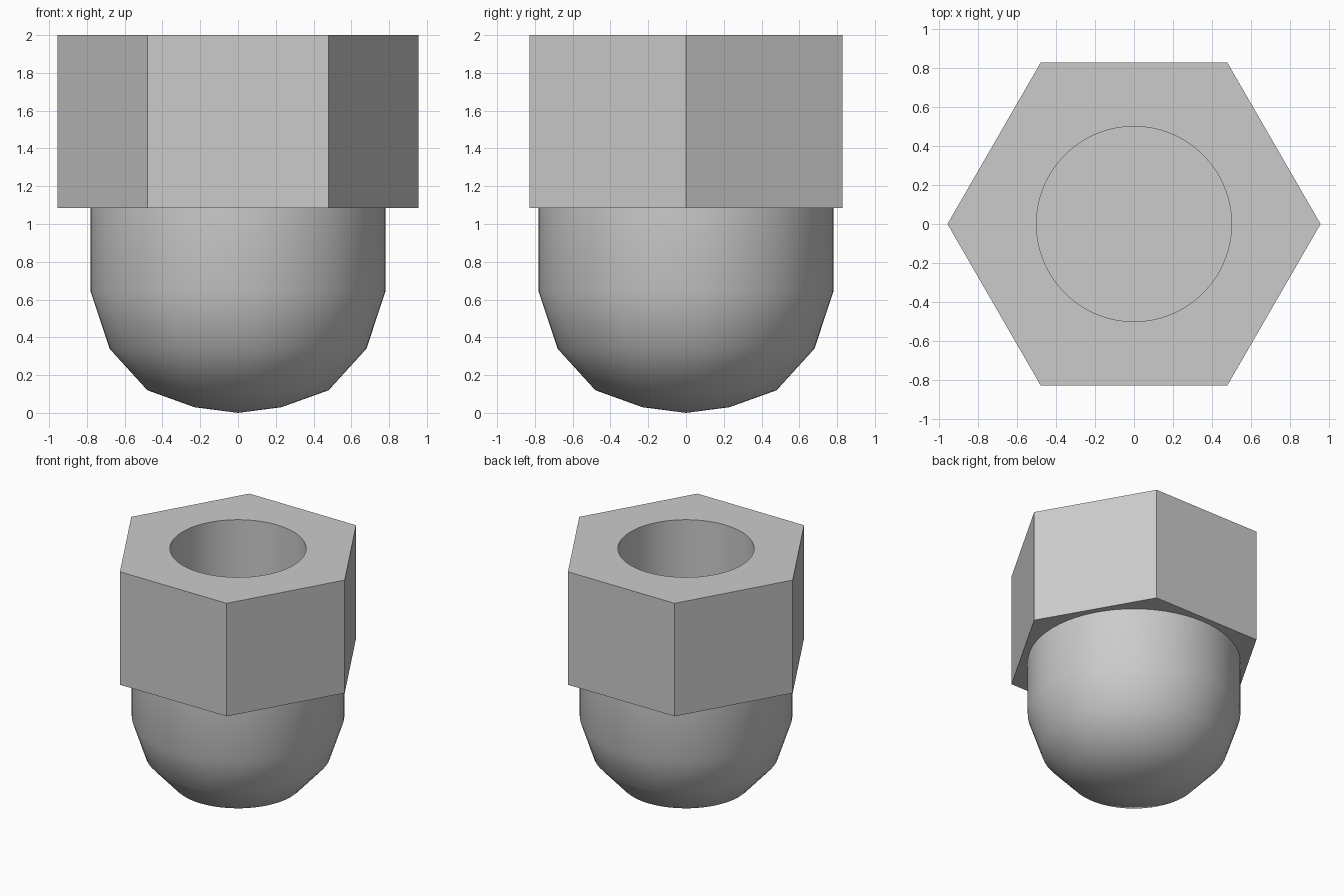
import bpy
import bmesh
from math import cos, sin, pi

cube = bpy.data.objects.get("Cube")
if cube:
    bpy.data.objects.remove(cube, do_unlink=True)

TOP, COLLAR_BASE = 2.0, 1.085
HEX_R, BODY_R, BORE_R = 0.956, 0.78, 0.5
BORE_FLOOR = 0.6
SEGMENTS = 64

steel = bpy.data.materials.new("plain steel grey")
steel.use_nodes = True
GREY = (0.6, 0.6, 0.6, 1)
steel.diffuse_color = GREY
steel.node_tree.nodes["Principled BSDF"].inputs["Base Color"].default_value = GREY


def finish(name, bm):
    mesh = bpy.data.meshes.new(name)
    bm.to_mesh(mesh)
    bm.free()
    mesh.materials.append(steel)
    obj = bpy.data.objects.new(name, mesh)
    bpy.context.collection.objects.link(obj)
    bpy.ops.object.select_all(action="DESELECT")
    obj.select_set(True)
    bpy.context.view_layer.objects.active = obj
    bpy.ops.object.shade_smooth_by_angle(angle=pi / 6)
    return obj


def ring(bm, radius, z, count):
    return [bm.verts.new((radius * cos(2 * pi * i / count),
                          radius * sin(2 * pi * i / count), z))
            for i in range(count)]


def loop_edges(bm, verts):
    return [bm.edges.new((v, verts[i - 1])) for i, v in enumerate(verts)]


def lathe(name, profile):
    """Revolve a (radius, z) profile; a rising profile faces outward."""
    bm = bmesh.new()
    rings = [ring(bm, r, z, 1 if r == 0 else SEGMENTS) for r, z in profile]
    for low, high in zip(rings, rings[1:]):
        for i in range(SEGMENTS):
            j = (i + 1) % SEGMENTS
            if len(low) == 1:
                corners = (low[0], high[j], high[i])
            elif len(high) == 1:
                corners = (low[i], low[j], high[0])
            else:
                corners = (low[i], low[j], high[j], high[i])
            bm.faces.new(corners)
    return finish(name, bm)


# Domed cap with its straight upper wall
lathe("domed_cap", [(0, 0), (0.23, 0.03), (0.48, 0.12), (0.68, 0.34),
                    (BODY_R, 0.64), (BODY_R, COLLAR_BASE)])

# Blind bore, running downward so that it faces inward
lathe("blind_bore", [(BORE_R, TOP), (BORE_R, BORE_FLOOR), (0, BORE_FLOOR)])

# Hexagonal collar: six walls plus a flat ring above and below
bm = bmesh.new()
hexes = []
for z, hole in ((COLLAR_BASE, BODY_R), (TOP, BORE_R)):
    outer = ring(bm, HEX_R, z, 6)
    inner = ring(bm, hole, z, SEGMENTS)
    edges = loop_edges(bm, outer) + loop_edges(bm, inner)
    filled = bmesh.ops.triangle_fill(bm, edges=edges, use_beauty=True)
    up = 1 if z == TOP else -1
    for face in [f for f in filled["geom"] if isinstance(f, bmesh.types.BMFace)]:
        face.normal_update()
        if face.normal.z * up < 0:
            face.normal_flip()
    hexes.append(outer)
low, high = hexes
for i in range(6):
    j = (i + 1) % 6
    bm.faces.new((low[i], low[j], high[j], high[i]))
finish("hex_collar", bm)
